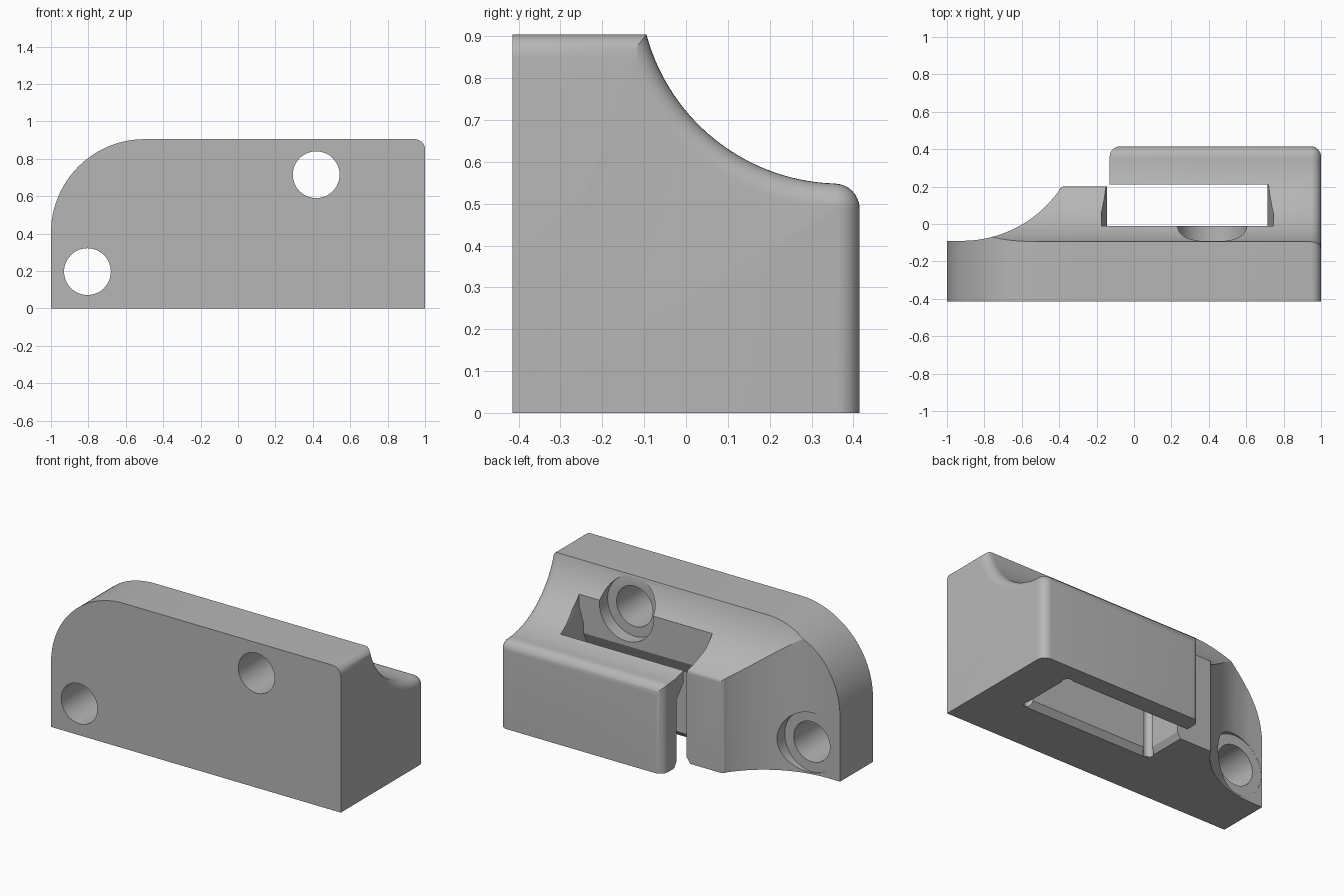
import bpy, bmesh, math
from mathutils import Vector

if "Cube" in bpy.data.objects:
    bpy.data.objects.remove(bpy.data.objects["Cube"])

grey = bpy.data.materials.new("light_grey")
grey.diffuse_color = (0.47, 0.47, 0.47, 1)
grey.use_nodes = True
grey.node_tree.nodes["Principled BSDF"].inputs["Base Color"].default_value = grey.diffuse_color


def arc(cx, cy, r, a0, a1, n):
    """Points on an arc, angles in degrees."""
    return [(cx + r * math.cos(math.radians(a0 + (a1 - a0) * i / n)),
             cy + r * math.sin(math.radians(a0 + (a1 - a0) * i / n))) for i in range(n + 1)]


def loft(name, rings):
    """Closed solid through equal-length rings of 3D points."""
    bm = bmesh.new()
    vs = [[bm.verts.new(p) for p in ring] for ring in rings]
    n = len(vs[0])
    for a, b in zip(vs, vs[1:]):
        for i in range(n):
            bm.faces.new((a[i], a[(i + 1) % n], b[(i + 1) % n], b[i]))
    bm.faces.new(vs[0][::-1])
    bm.faces.new(vs[-1])
    bmesh.ops.recalc_face_normals(bm, faces=bm.faces)
    me = bpy.data.meshes.new(name)
    bm.to_mesh(me)
    bm.free()
    me.materials.append(grey)
    ob = bpy.data.objects.new(name, me)
    bpy.context.collection.objects.link(ob)
    return ob


def prism(name, pts, axis, lo, hi):
    """Extrude a 2D outline along an axis."""
    def place(p, t):
        q = list(p)
        q.insert(axis, t)
        return Vector(q)
    return loft(name, [[place(p, t) for p in pts] for t in (lo, hi)])


# Body: side profile with a concave shoulder, rounded over at the right end
CY, CZ, R, TOP, FIL = 0.37, 1.029, 0.481, 0.905, 0.06


def section(x, d):
    r = R + d
    a0 = 180 + math.degrees(math.asin((CZ - TOP + d) / r))
    a1 = 270 - math.degrees(math.asin((CY - 0.355) / r))
    pts = [(-0.415, 0), (-0.415, TOP - d)] + arc(CY, CZ, r, a0, a1, 28)
    pts += arc(0.355, 0.488, FIL - d, 90, 0, 8)[1:] + [(0.415 - d, 0)]
    return [(x, y, z) for y, z in pts]


EDGE = 0.055
rings = [section(-1, 0)]
for i in range(9):
    t = math.radians(90 * i / 8)
    rings.append(section(1 - EDGE + EDGE * math.sin(t), EDGE * (1 - math.cos(t))))
body = loft("bracket_body", rings)

cutters = []

# Large rounded upper left corner
cutters.append(prism("corner_cutter", [(-1.1, 0.405)] + arc(-0.5, 0.405, 0.5, 180, 90, 24)
                     + [(-0.5, 1.1), (-1.1, 1.1)], 1, -1, 1))

# Concave left flank and the step behind the left block
plan = [(-1.1, -0.09)] + arc(-0.92, 0.546, 0.636, 270, 324, 20)
plan += [(-0.395, 0.191), (-0.38, 0.2), (-0.13, 0.2)]
plan += arc(-0.075, 0.36, 0.055, 180, 90, 8) + [(-0.075, 1), (-1.1, 1)]
cutters.append(prism("flank_cutter", plan, 2, -0.1, 1.2))

# Rounded top edge of the left block
cutters.append(prism("block_edge_cutter", arc(0.17, 0.5615, 0.03, 82, 0, 6)
                     + [(0.25, 0.5615), (0.25, 0.65), (0.174, 0.65)], 0, -1.1, -0.132))

# Stepped pocket: chamfered mouth, wide cavity, narrow flared opening
layers = [(-0.01, -0.175, 0.745, -0.09, 0.31), (0.035, -0.145, 0.715, -0.05, 0.28),
          (0.42, -0.145, 0.715, -0.05, 0.28), (0.5, -0.145, 0.715, -0.01, 0.21),
          (0.56, -0.145, 0.715, -0.01, 0.21), (0.66, -0.175, 0.745, -0.01, 0.21),
          (1.1, -0.175, 0.745, -0.01, 0.21)]
cutters.append(loft("pocket_cutter", [[(a, c, z), (b, c, z), (b, d, z), (a, d, z)]
                                      for z, a, b, c, d in layers]))

# Corner reliefs in the cavity
for x, y in ((-0.145, -0.05), (0.715, -0.05), (0.715, 0.28)):
    cutters.append(prism("relief_cutter", arc(x, y, 0.03, 0, 345, 23), 2, -0.1, 0.415))

# Screw holes with counterbores
for x, z in ((-0.805, 0.197), (0.418, 0.715)):
    cutters.append(prism("hole_cutter", arc(x, z, 0.125, 0, 352.5, 47), 1, -1, 0.1))
    cutters.append(prism("counterbore_cutter", arc(x, z, 0.187, 0, 352.5, 47), 1, -0.091, 0.15))

bpy.context.view_layer.objects.active = body
for c in cutters:
    c.hide_render = True
    m = body.modifiers.new("cut", "BOOLEAN")
    m.operation, m.solver, m.object = "DIFFERENCE", "EXACT", c
    bpy.ops.object.modifier_apply(modifier=m.name)
    bpy.data.objects.remove(c)

# Smooth shading on the curved faces
bpy.ops.object.select_all(action="DESELECT")
body.select_set(True)
bpy.ops.object.shade_smooth_by_angle(angle=math.radians(25))
